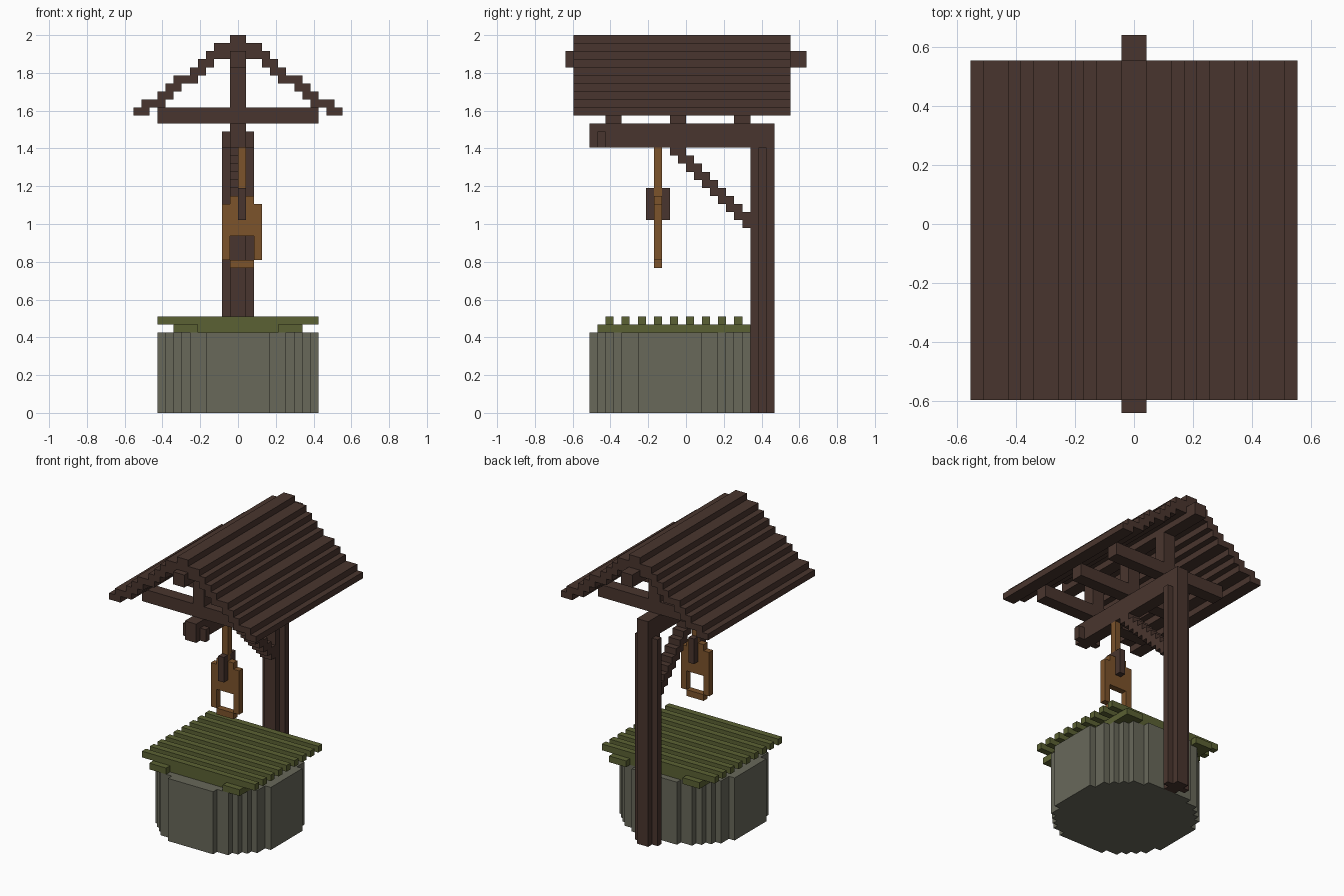
import bpy, bmesh
from mathutils import Vector

cube = bpy.data.objects.get("Cube")
if cube:
    bpy.data.objects.remove(cube, do_unlink=True)

U = 2 / 47  # one block of the grid everything is built on


def material(name, rgb):
    lin = [((c / 255 + 0.055) / 1.055) ** 2.4 for c in rgb] + [1.0]
    m = bpy.data.materials.new(name)
    m.use_nodes = True
    m.diffuse_color = lin
    bsdf = m.node_tree.nodes["Principled BSDF"]
    bsdf.inputs["Base Color"].default_value = lin
    bsdf.inputs["Roughness"].default_value = 0.9
    return m


WOOD = material("dark wood", (73, 53, 46))
STONE = material("grey stone", (104, 104, 90))
GREEN = material("mossy green wood", (91, 97, 51))
ROPE = material("light brown", (124, 83, 43))


def prism(name, outline, direction, mat):
    """Extrude a closed outline of 3D block points along a direction."""
    bm = bmesh.new()
    face = bm.faces.new([bm.verts.new(Vector(p) * U) for p in outline])
    new = bmesh.ops.extrude_face_region(bm, geom=[face])["geom"]
    verts = [g for g in new if isinstance(g, bmesh.types.BMVert)]
    bmesh.ops.translate(bm, verts=verts, vec=Vector(direction) * U)
    bmesh.ops.recalc_face_normals(bm, faces=bm.faces)
    me = bpy.data.meshes.new(name)
    bm.to_mesh(me)
    bm.free()
    me.materials.append(mat)
    ob = bpy.data.objects.new(name, me)
    bpy.context.collection.objects.link(ob)
    return ob


def box(name, x, y, z, mat):
    """Block spanning the (min, max) pairs on each axis."""
    (x0, x1), (y0, y1), (z0, z1) = x, y, z
    base = [(x0, y0, z0), (x1, y0, z0), (x1, y1, z0), (x0, y1, z0)]
    return prism(name, base, (0, 0, z1 - z0), mat)


# Round stone well: one stepped quarter turned four times
quarter = [(10, 4), (9, 4), (9, 6), (8, 6), (8, 7), (7, 7),
           (7, 8), (6, 8), (6, 9), (4, 9), (4, 10)]
ring = []
for turn in range(4):
    ring += quarter
    quarter = [(-y, x) for x, y in quarter]
prism("well_wall", [(x, y - 2, 0) for x, y in ring], (0, 0, 10), STONE)

# Lid: two rails, a filler board and nine slats
box("lid_rail_left", (5, 8), (-11, 8), (10, 11), GREEN)
box("lid_rail_right", (-8, -5), (-11, 8), (10, 11), GREEN)
box("lid_board", (-5, 5), (-10, 7), (10, 11), GREEN)
for i in range(9):
    y = -10 + 2 * i
    box(f"lid_slat_{i + 1}", (-10, 10), (y, y + 1), (11, 12), GREEN)

# Post with a cross-shaped section
post = [(-1, 8), (1, 8), (1, 9), (2, 9), (2, 10), (1, 10),
        (1, 11), (-1, 11), (-1, 10), (-2, 10), (-2, 9), (-1, 9)]
prism("post", [(x, y, 0) for x, y in post], (0, 0, 33), WOOD)

# Arm over the well, with a peg through its front end
box("arm_beam", (-1, 1), (-12, 11), (33, 36), WOOD)
box("arm_peg", (-2, 2), (-11, -10), (33, 35), WOOD)

# Stepped diagonal brace between post and arm
upper, lower = [], []
for y in range(-2, 8):
    top, low = min(32 - y, 33), 30 - y
    upper += [(-1, y, top), (-1, y + 1, top)]
    lower += [(-1, y, low), (-1, y + 1, low)]
outline = list(dict.fromkeys(upper + lower[::-1]))
prism("brace", outline, (2, 0, 0), WOOD)

# Rope, hook block and hanging frame
box("rope", (0, 1), (-4, -3), (27, 33), ROPE)
box("hook_block", (0, 1), (-5, -2), (24, 28), WOOD)
box("frame_cap", (-1, 2), (-4, -3), (26, 27), ROPE)
box("frame_plate", (-2, 3), (-4, -3), (22, 26), ROPE)
box("frame_side_right", (-2, -1), (-4, -3), (19, 22), ROPE)
box("frame_side_left", (2, 3), (-4, -3), (19, 22), ROPE)
box("frame_foot", (-1, 2), (-4, -3), (18, 19), ROPE)

# Three trusses: tie beam and king post
for i, y in enumerate((-10, -2, 6)):
    box(f"tie_beam_{i + 1}", (-10, 10), (y, y + 2), (36, 38), WOOD)
    box(f"king_post_{i + 1}", (-1, 1), (y, y + 2), (38, 43), WOOD)

# Ridge beam
box("ridge_beam", (-1, 1), (-15, 15), (43, 45), WOOD)

# Stepped roof: inner and outer x of each layer from the eaves up
inner = [11, 9, 8, 7, 5, 4, 3, 1]
outer = [13, 12, 10, 9, 8, 6, 5, 4, 3, 1]
under = [(x, z) for k, x in enumerate(inner) for z in (37 + k, 38 + k)]
over = [(x, z) for k, x in enumerate(outer) for z in (37 + k, 38 + k)]
half = under[::-1] + over
section = half + [(-x, z) for x, z in half[::-1]]
prism("roof", [(x, -14, z) for x, z in section], (0, 27, 0), WOOD)
